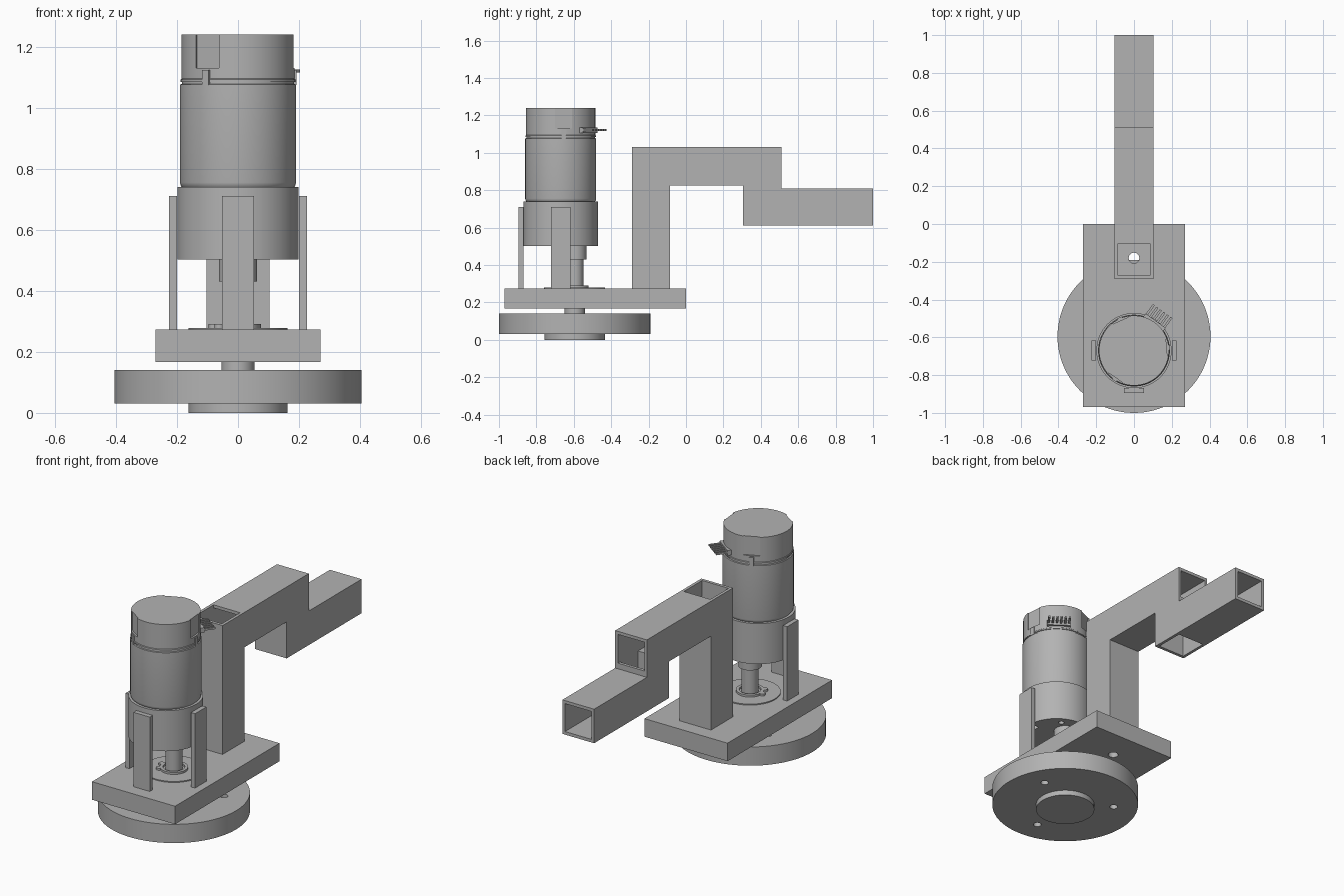
import bpy, bmesh, math
from mathutils import Matrix, Vector

cube = bpy.data.objects.get("Cube")
if cube:
    bpy.data.objects.remove(cube, do_unlink=True)

GREY = (0.45, 0.45, 0.45, 1)
metal = bpy.data.materials.new("plain_grey")
metal.use_nodes = True
metal.diffuse_color = GREY
for node in metal.node_tree.nodes:
    if node.type == 'BSDF_PRINCIPLED':
        node.inputs["Base Color"].default_value = GREY

MOTOR_Y = -0.67
SHAFT_Y = -0.595


def finish(name, bm, smooth=False):
    bmesh.ops.recalc_face_normals(bm, faces=bm.faces)
    mesh = bpy.data.meshes.new(name)
    bm.to_mesh(mesh)
    bm.free()
    mesh.materials.append(metal)
    obj = bpy.data.objects.new(name, mesh)
    bpy.context.collection.objects.link(obj)
    if smooth:
        shade(obj)
    return obj


def activate(obj):
    bpy.ops.object.select_all(action='DESELECT')
    obj.select_set(True)
    bpy.context.view_layer.objects.active = obj


def shade(obj):
    activate(obj)
    bpy.ops.object.shade_smooth_by_angle(angle=math.radians(30))


def box(name, x, y, z, turn=None):
    """Box from (min, max) ranges, optionally transformed."""
    bm = bmesh.new()
    bmesh.ops.create_cube(bm, size=1)
    for v in bm.verts:
        v.co = Vector([(a + b) / 2 + c * (b - a) for c, (a, b) in zip(v.co, (x, y, z))])
    if turn:
        bm.transform(turn)
    return finish(name, bm)


def lathe(name, y, profile, x=0, segments=72):
    """Solid of revolution about a vertical axis from (radius, height) points."""
    bm = bmesh.new()
    rings = []
    for r, z in profile:
        rings.append([bm.verts.new((x + r * math.cos(t), y + r * math.sin(t), z))
                      for t in (math.tau * i / segments for i in range(segments))])
    for low, high in zip(rings, rings[1:]):
        for i in range(segments):
            j = (i + 1) % segments
            bm.faces.new((low[i], low[j], high[j], high[i]))
    bm.faces.new(rings[0])
    bm.faces.new(rings[-1])
    return finish(name, bm, smooth=True)


def drum(name, y, r, z0, z1, x=0, segments=72):
    return lathe(name, y, [(r, z0), (r, z1)], x, segments)


def side_extrusion(name, points, half_width):
    """Side outline of (y, z) points extruded across x."""
    bm = bmesh.new()
    face = bm.faces.new([bm.verts.new((-half_width, y, z)) for y, z in points])
    side = bmesh.ops.extrude_face_region(bm, geom=[face])
    verts = [g for g in side["geom"] if isinstance(g, bmesh.types.BMVert)]
    bmesh.ops.translate(bm, verts=verts, vec=(2 * half_width, 0, 0))
    return finish(name, bm)


def cut(obj, cutters, smooth=False):
    activate(obj)
    for cutter in cutters:
        cutter.hide_render = True
        mod = obj.modifiers.new("cut", 'BOOLEAN')
        mod.operation = 'DIFFERENCE'
        mod.solver = 'EXACT'
        mod.object = cutter
        bpy.ops.object.modifier_apply(modifier=mod.name)
        bpy.data.objects.remove(cutter, do_unlink=True)
    if smooth:
        shade(obj)


def around(y, degrees):
    return Matrix.Translation((0, y, 0)) @ Matrix.Rotation(math.radians(degrees), 4, 'Z')


# Wheel with three bolt holes, hub and drive shaft
wheel = drum("wheel_disc", SHAFT_Y, 0.405, 0.03, 0.14, segments=96)
holes = []
for deg in (25, 145, 265):
    p = around(SHAFT_Y, deg) @ Vector((0.27, 0, 0))
    holes.append(drum("hole_cutter", p.y, 0.022, 0, 0.2, p.x, 24))
cut(wheel, holes, smooth=True)
drum("wheel_hub", SHAFT_Y, 0.162, 0, 0.03)
drum("lower_shaft", SHAFT_Y, 0.054, 0.14, 0.17)
lathe("upper_shaft", SHAFT_Y, [(0.046, 0.275), (0.046, 0.43), (0.063, 0.43), (0.063, 0.505)])

# Base plate with cable hole
plate = box("base_plate", (-0.27, 0.27), (-0.97, 0), (0.167, 0.273))
cut(plate, [drum("hole_cutter", -0.18, 0.028, 0, 0.4, 0, 32)])

# Bearing flange and retaining ring with two lugs
drum("bearing_flange", SHAFT_Y, 0.163, 0.27, 0.279)
ring = drum("retaining_ring", SHAFT_Y, 0.075, 0.275, 0.291)
cut(ring, [drum("ring_cutter", SHAFT_Y, 0.058, 0.28, 0.4),
           box("gap_cutter", (0.03, 0.1), (-0.012, 0.012), (0.28, 0.4), around(SHAFT_Y, 200))],
    smooth=True)
for deg in (180, 220):
    p = around(SHAFT_Y, deg) @ Vector((0.08, 0, 0))
    drum("ring_lug", p.y, 0.016, 0.275, 0.291, p.x, 16)

# Hollow stepped arm of square tube, open at its ends
arm = side_extrusion("tube_arm", [
    (-0.29, 0.273), (-0.085, 0.273), (-0.085, 0.825), (0.305, 0.825), (0.305, 0.61),
    (1, 0.61), (1, 0.81), (0.51, 0.81), (0.51, 1.03), (-0.29, 1.03)], 0.103)
cavity = side_extrusion("cavity_cutter", [
    (-0.272, 0.2), (-0.103, 0.2), (-0.103, 0.843), (0.323, 0.843), (0.323, 0.5),
    (0.492, 0.5), (0.492, 0.628), (1.1, 0.628), (1.1, 0.792), (0.492, 0.792),
    (0.492, 0.843), (0.6, 0.843), (0.6, 1.012), (-0.103, 1.012), (-0.103, 1.1),
    (-0.272, 1.1)], 0.086)
cut(arm, [cavity])

# Upright straps holding the gearbox
for side, name in ((-1, "right_strap"), (1, "left_strap")):
    box(name, sorted((side * 0.2, side * 0.226)), (-0.722, -0.617), (0.27, 0.71))
box("front_strap", (-0.053, 0.053), (-0.895, -0.868), (0.27, 0.71))

# Gearbox with screw holes underneath
gearbox = drum("gearbox", MOTOR_Y, 0.199, 0.502, 0.74)
screws = []
for i in range(6):
    p = around(MOTOR_Y, 60 * i) @ Vector((0.155, 0, 0))
    screws.append(drum("screw_cutter", p.y, 0.016, 0.4, 0.53, p.x, 16))
cut(gearbox, screws, smooth=True)

# Motor can with rounded foot and a groove under the cap
lathe("motor_can", MOTOR_Y, [
    (0.182, 0.738), (0.188, 0.745), (0.19, 0.755), (0.19, 1.076),
    (0.184, 1.078), (0.184, 1.086)])

# End cap with three recessed panels and latch tabs
cap = lathe("end_cap", MOTOR_Y, [(0.188, 1.085), (0.188, 1.092), (0.185, 1.095), (0.185, 1.24)])
latches = (5, 114, 236)
cut(cap, [box("panel_cutter", (0.174, 0.3), (-0.045, 0.045), (1.13, 1.3),
              around(MOTOR_Y, d)) for d in latches], smooth=True)
for d in latches:
    box("latch_tab", (0.17, 0.191), (-0.013, 0.013), (1.075, 1.123), around(MOTOR_Y, d))

# Row of flat connector pins
turn = around(MOTOR_Y, 54)
box("connector_block", (0.15, 0.195), (-0.065, 0.065), (1.105, 1.135), turn)
for i in range(6):
    y = (i - 2.5) * 0.023
    box("connector_pin", (0.18, 0.258), (y - 0.006, y + 0.006), (1.116, 1.126), turn)
